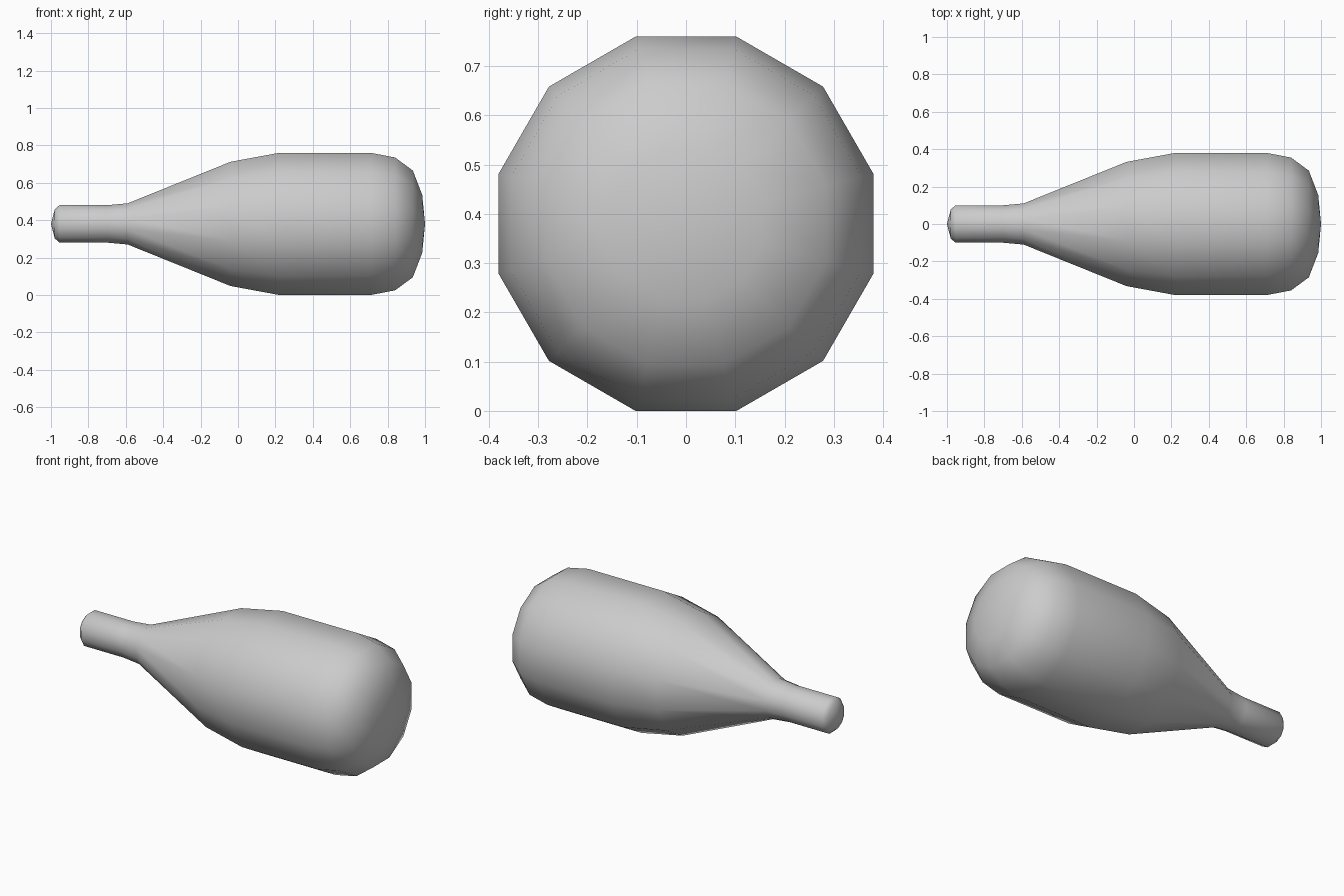
import bpy, bmesh
from math import pi, sin, cos

if "Cube" in bpy.data.objects:
    bpy.data.objects.remove(bpy.data.objects["Cube"])

SIDES = 12
AXIS_Z = 0.38

# Bottle profile from the neck to the base: (x, flat-side radius)
profile = [(-0.98, 0.077), (-0.955, 0.10), (-0.70, 0.10), (-0.59, 0.11),
           (-0.04, 0.332), (0.22, 0.38), (0.71, 0.38), (0.84, 0.355),
           (0.935, 0.285), (0.985, 0.155)]

bm = bmesh.new()


def ring(x, flat):
    r = flat / cos(pi / SIDES)
    angles = [(i + 0.5) * 2 * pi / SIDES for i in range(SIDES)]
    return [bm.verts.new((x, r * cos(a), AXIS_Z + r * sin(a))) for a in angles]


# Neck, shoulder and body
rings = [ring(x, r) for x, r in profile]
for a, b in zip(rings, rings[1:]):
    for i in range(SIDES):
        j = (i + 1) % SIDES
        bm.faces.new((a[i], a[j], b[j], b[i]))

# Slightly domed mouth and base
for loop, x in ((rings[0], -1.0), (rings[-1], 1.0)):
    tip = bm.verts.new((x, 0, AXIS_Z))
    for i in range(SIDES):
        bm.faces.new((loop[i], loop[(i + 1) % SIDES], tip))

bmesh.ops.recalc_face_normals(bm, faces=bm.faces)
for f in bm.faces:
    f.smooth = True

mesh = bpy.data.meshes.new("bottle")
bm.to_mesh(mesh)
bm.free()
bpy.context.collection.objects.link(bpy.data.objects.new("bottle", mesh))
